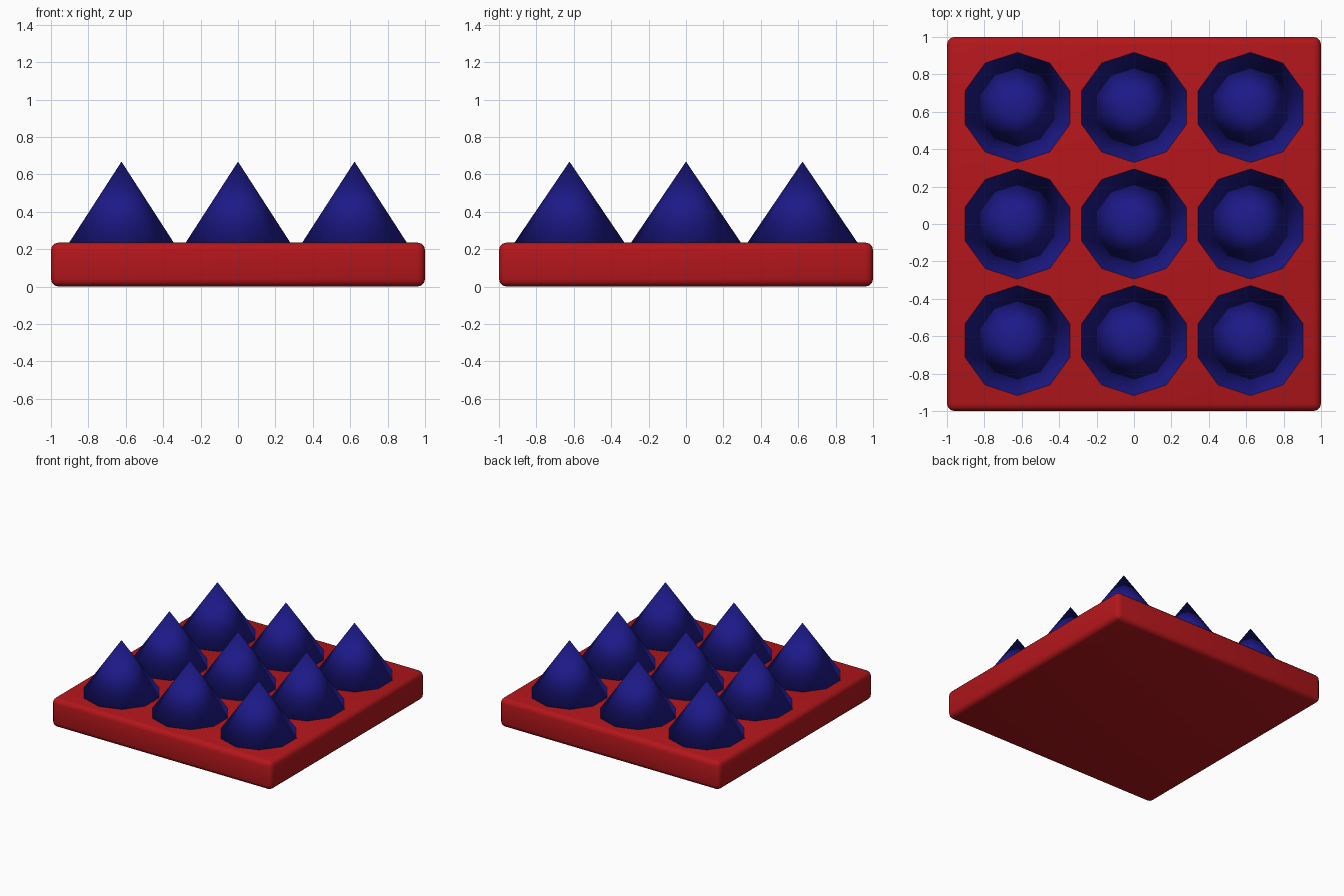
import bpy

if "Cube" in bpy.data.objects:
    bpy.data.objects.remove(bpy.data.objects["Cube"])

BASE_H = 0.235
CONE_R = 0.294
CONE_H = 0.433
SPACING = 0.623


def material(name, color):
    mat = bpy.data.materials.new(name)
    mat.diffuse_color = color
    mat.use_nodes = True
    mat.node_tree.nodes["Principled BSDF"].inputs["Base Color"].default_value = mat.diffuse_color
    return mat


red = material("red", (0.45, 0.008, 0.011, 1))
blue = material("blue", (0.012, 0.01, 0.25, 1))

# Square plate with softened edges
bpy.ops.mesh.primitive_cube_add(size=1, location=(0, 0, BASE_H / 2))
plate = bpy.context.object
plate.name = "base_plate"
plate.scale = (2, 2, BASE_H)
bpy.ops.object.transform_apply(location=False, rotation=False, scale=True)
plate.data.materials.append(red)
bevel = plate.modifiers.new("soft_edges", 'BEVEL')
bevel.width = 0.04
bevel.segments = 3
bpy.ops.object.shade_smooth()

# 3 x 3 grid of smooth-shaded ten-sided cones
for row in (-1, 0, 1):
    for col in (-1, 0, 1):
        bpy.ops.mesh.primitive_cone_add(
            vertices=10, radius1=CONE_R, radius2=0, depth=CONE_H,
            location=(col * SPACING, row * SPACING, BASE_H + CONE_H / 2))
        cone = bpy.context.object
        cone.name = f"cone_{row + 2}_{col + 2}"
        cone.data.materials.append(blue)
        bpy.ops.object.shade_smooth()
